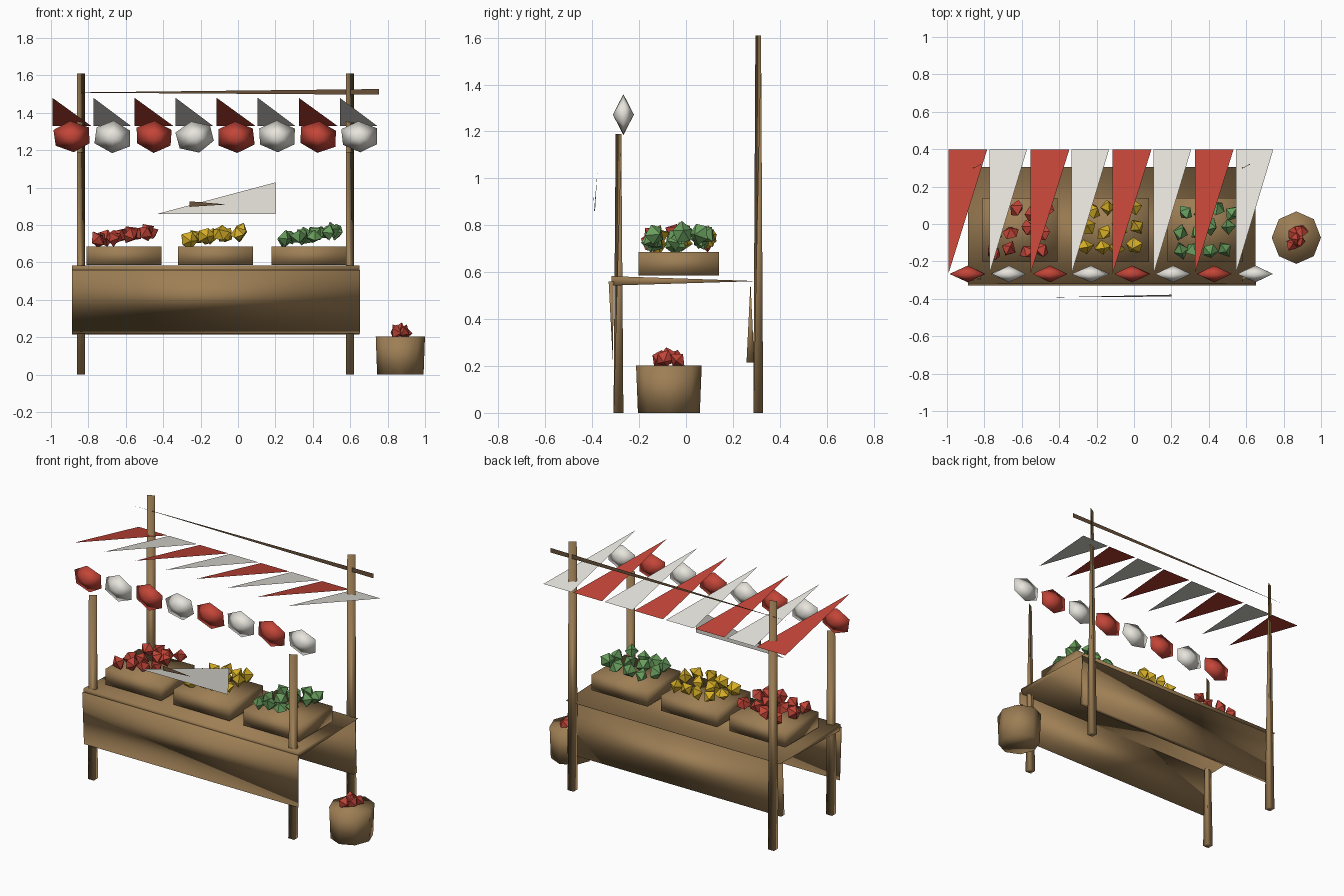
import bpy, bmesh, math, random
from mathutils import Vector, Euler

if "Cube" in bpy.data.objects:
    bpy.data.objects.remove(bpy.data.objects["Cube"])

random.seed(4)


def material(name, rgb):
    m = bpy.data.materials.new(name)
    m.diffuse_color = (*rgb, 1)
    m.use_nodes = True
    m.node_tree.nodes["Principled BSDF"].inputs["Base Color"].default_value = m.diffuse_color
    return m


WOOD = material("wood", (0.34, 0.21, 0.09))
DARK = material("dark_wood", (0.14, 0.08, 0.04))
RED = material("red", (0.55, 0.06, 0.04))
WHITE = material("cream", (0.80, 0.78, 0.72))
YELLOW = material("yellow", (0.66, 0.42, 0.02))
GREEN = material("green", (0.14, 0.34, 0.11))


def mesh_object(name, bm, mat, smooth=False):
    bmesh.ops.recalc_face_normals(bm, faces=bm.faces)
    for f in bm.faces:
        f.smooth = smooth
    me = bpy.data.meshes.new(name)
    bm.to_mesh(me)
    bm.free()
    me.materials.append(mat)
    ob = bpy.data.objects.new(name, me)
    bpy.context.collection.objects.link(ob)
    return ob


def faces_object(name, verts, faces, mat, smooth=False):
    bm = bmesh.new()
    vs = [bm.verts.new(v) for v in verts]
    for f in faces:
        bm.faces.new([vs[i] for i in f])
    return mesh_object(name, bm, mat, smooth)


def wedge(name, x0, x1, profile, mat):
    """Triangular (y, z) profile extruded along x."""
    verts = [(x, y, z) for x in (x0, x1) for y, z in profile]
    faces = [(0, 1, 2), (3, 4, 5), (0, 1, 4, 3), (1, 2, 5, 4), (2, 0, 3, 5)]
    return faces_object(name, verts, faces, mat, True)


def gem(bm, centre, size, rot, sides=5, jitter=0.12):
    """Coarse faceted lump: jittered rim in xz with a tip on each side in y."""
    def put(p):
        p = Vector(p)
        p.rotate(rot)
        return bm.verts.new(Vector(centre) + p)
    rim = []
    for i in range(sides):
        a = 2 * math.pi * i / sides + math.radians(95)
        k = 1 + random.uniform(-jitter, jitter)
        rim.append(put((math.cos(a) * size[0] * k, 0, math.sin(a) * size[2] * k)))
    tips = [put((0, s * size[1], 0)) for s in (-1, 1)]
    for i in range(sides):
        for t in tips:
            bm.faces.new((rim[i], rim[(i + 1) % sides], t))


def fruit_pile(name, points, r, mat):
    bm = bmesh.new()
    for p in points:
        rot = Euler([random.uniform(0, 6.28) for _ in range(3)])
        gem(bm, p, (r, r * 0.85, r), rot)
    mesh_object(name, bm, mat)


# Slim posts, triangular at the foot and narrowing to an edge at the top
def post(name, x, y, h):
    w = 0.021
    verts = [(x - w, y - w, 0), (x + w, y - w, 0), (x + w, y + w, 0), (x - w, y + w, 0),
             (x - w, y - 0.012, h), (x + w, y + 0.012, h)]
    faces = [(0, 1, 2, 3), (0, 1, 5, 4), (1, 2, 5), (2, 3, 4, 5), (3, 0, 4)]
    faces_object(name, verts, faces, WOOD, True)


for side, x in (("left", -0.84), ("right", 0.598)):
    post(f"front_post_{side}", x, -0.288, 1.19)
    post(f"back_post_{side}", x, 0.308, 1.61)

# Counter top and apron panels
wedge("counter_top", -0.887, 0.65, [(-0.317, 0.543), (-0.317, 0.583), (0.305, 0.562)], WOOD)
wedge("front_panel", -0.887, 0.652, [(-0.33, 0.56), (-0.308, 0.56), (-0.312, 0.22)], WOOD)
wedge("back_panel", -0.887, 0.65, [(0.258, 0.215), (0.291, 0.215), (0.275, 0.56)], WOOD)

# Crates with heaped produce
for name, cx, mat in (("red", -0.61, RED), ("yellow", -0.12, YELLOW), ("green", 0.38, GREEN)):
    bm = bmesh.new()
    bmesh.ops.create_cube(bm, size=1)
    bmesh.ops.scale(bm, vec=(0.4, 0.342, 0.1), verts=bm.verts)
    bmesh.ops.translate(bm, vec=(cx, -0.031, 0.636), verts=bm.verts)
    mesh_object(f"{name}_crate", bm, WOOD, True)
    pts = []
    for i in range(4):
        for j in range(3):
            pts.append((cx + (i - 1.5) * 0.082 + (j - 1) * 0.012 + random.uniform(-0.012, 0.012),
                        -0.031 + (j - 1) * 0.105 + random.uniform(-0.02, 0.02),
                        0.725 + 0.012 * i + random.uniform(-0.01, 0.012)))
    fruit_pile(f"{name}_fruit", pts, 0.048, mat)

# Basket on the ground
bm = bmesh.new()
bmesh.ops.create_cone(bm, cap_ends=True, segments=8, radius1=0.132, radius2=0.14, depth=0.203)
bmesh.ops.scale(bm, vec=(0.94, 1, 1), verts=bm.verts)
bmesh.ops.translate(bm, vec=(0.868, -0.073, 0.1015), verts=bm.verts)
mesh_object("basket", bm, WOOD, True)
fruit_pile("basket_fruit", [(0.845, -0.11, 0.225), (0.885, -0.09, 0.23), (0.85, -0.05, 0.235),
                            (0.89, -0.035, 0.225), (0.865, -0.075, 0.24)], 0.04, RED)

# Awning strips and hanging valance lumps
for i in range(8):
    x = -0.992 + 0.2195 * i
    mat = RED if i % 2 == 0 else WHITE
    w = 0.207 if i % 2 == 0 else 0.2
    faces_object(f"awning_strip_{i}", [(x, -0.265, 1.48), (x, 0.398, 1.33), (x + w, 0.398, 1.33)],
                 [(0, 2, 1)], mat)
    bm = bmesh.new()
    gem(bm, (x + 0.104, -0.267, 1.272), (0.108, 0.045, 0.085),
        Euler((0, random.uniform(-0.2, 0.2), 0)), 6, 0.04)
    mesh_object(f"valance_{i}", bm, mat, True)

# Tapering back rail
faces_object("back_rail", [(-0.96, 0.31, 1.508), (0.755, 0.31, 1.497), (0.755, 0.31, 1.527)],
             [(0, 1, 2)], DARK)

# Hanging sign with its dark stripe
faces_object("sign", [(-0.43, -0.392, 0.86), (0.2, -0.388, 0.86), (0.2, -0.378, 1.028)],
             [(0, 1, 2)], WHITE)
faces_object("sign_stripe", [(-0.26, -0.397, 0.897), (-0.06, -0.395, 0.91), (-0.26, -0.395, 0.927)],
             [(0, 1, 2)], DARK)
